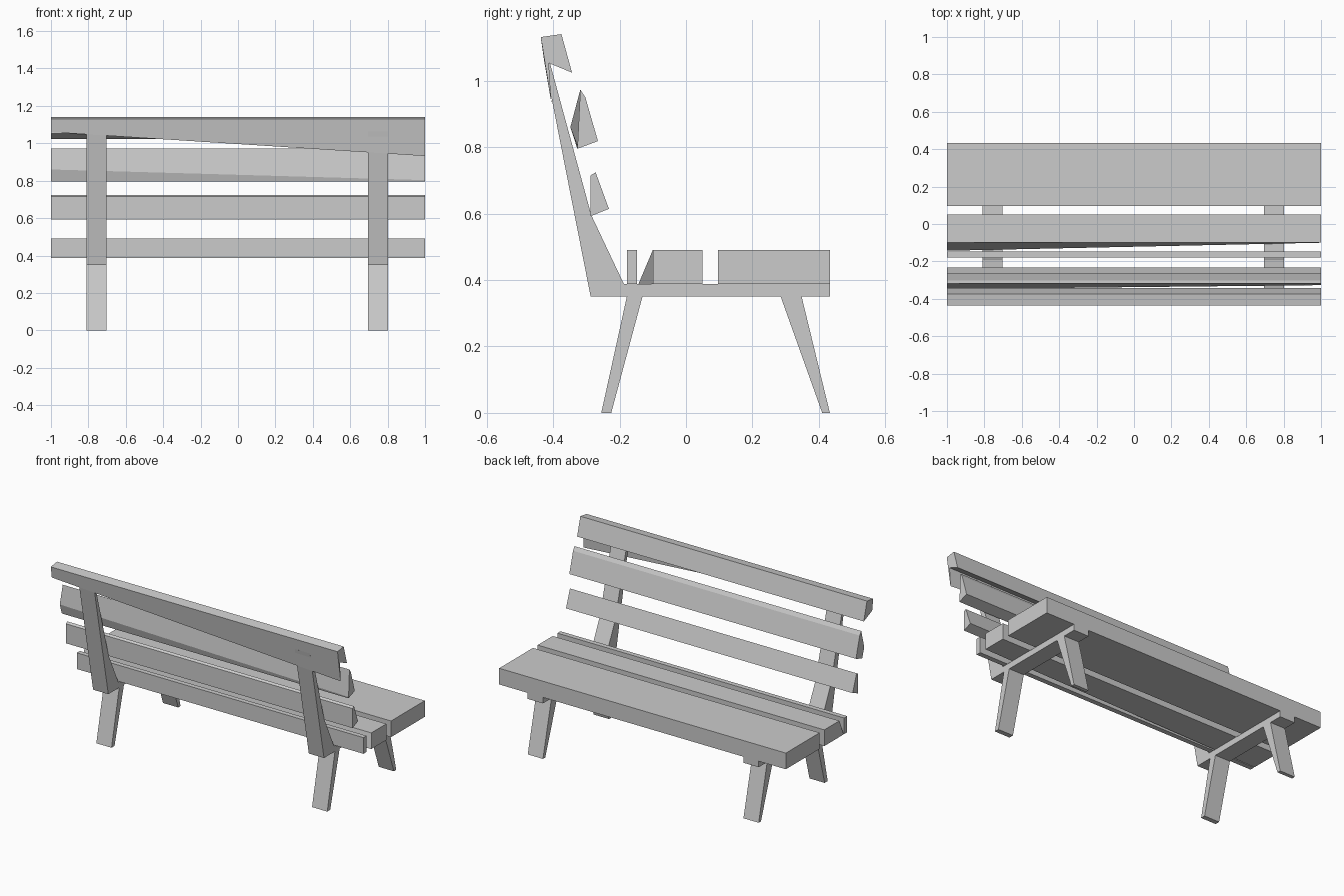
import bpy
import bmesh

if "Cube" in bpy.data.objects:
    bpy.data.objects.remove(bpy.data.objects["Cube"], do_unlink=True)

grey = bpy.data.materials.new("plain grey")
grey.use_nodes = True
grey.diffuse_color = (0.6, 0.6, 0.6, 1)
grey.node_tree.nodes["Principled BSDF"].inputs["Base Color"].default_value = (0.6, 0.6, 0.6, 1)


def loft(name, x0, x1, start, end=None):
    """Flat-faced solid between a (y, z) profile at x0 and one at x1."""
    bm = bmesh.new()
    a = [bm.verts.new((x0, y, z)) for y, z in start]
    b = [bm.verts.new((x1, y, z)) for y, z in (end or start)]
    n = len(a)
    bm.faces.new(a)
    bm.faces.new(b[::-1])
    for i in range(n):
        j = (i + 1) % n
        bm.faces.new((a[i], b[i], b[j], a[j]))
    bmesh.ops.recalc_face_normals(bm, faces=bm.faces)
    mesh = bpy.data.meshes.new(name)
    bm.to_mesh(mesh)
    bm.free()
    mesh.materials.append(grey)
    obj = bpy.data.objects.new(name, mesh)
    bpy.context.collection.objects.link(obj)
    return obj


def box(y0, y1, z0, z1):
    return [(y0, z0), (y1, z0), (y1, z1), (y0, z1)]


# Seat slats; the middle one has a skewed lower corner at one end
BOTTOM, TOP = 0.388, 0.49
loft("seat_slat_wide", -1, 1, box(0.097, 0.433, BOTTOM, TOP))
straight = box(-0.1, 0.05, BOTTOM, TOP)
loft("seat_slat_middle", -1, 1, [(-0.143, BOTTOM)] + straight[1:], straight)
loft("seat_slat_narrow", -1, 1, box(-0.178, -0.147, BOTTOM, TOP))

# Backrest slats, the upper two with a corner that slides along the length
loft("back_slat_lower", -1, 1,
     [(-0.287, 0.592), (-0.232, 0.614), (-0.272, 0.724), (-0.287, 0.715)])

middle = [(-0.327, 0.795), (-0.265, 0.818), (-0.303, 0.95), (-0.318, 0.973)]
loft("back_slat_middle", -1, 1,
     middle + [(-0.348, 0.86)], middle + [(-0.3265, 0.803)])

upper = [(-0.437, 1.131), (-0.375, 1.14), (-0.343, 1.024), (-0.413, 1.053)]
loft("back_slat_upper", -1, 1,
     upper + [(-0.427, 1.06)], upper + [(-0.405, 0.932)])

# Side frames: seat rail, splayed legs and tapering upright
RAIL = 0.35
for side, x0 in (("right", -0.81), ("left", 0.695)):
    x1 = x0 + 0.106
    loft(side + "_seat_rail", x0, x1,
         [(-0.287, RAIL), (0.433, RAIL), (0.433, BOTTOM), (-0.294, BOTTOM)])
    loft(side + "_front_leg", x0, x1,
         [(0.41, 0), (0.433, 0), (0.348, RAIL), (0.285, RAIL)])
    loft(side + "_rear_leg", x0, x1,
         [(-0.255, 0), (-0.225, 0), (-0.131, RAIL), (-0.178, RAIL)])
    loft(side + "_upright", x0, x1,
         [(-0.287, RAIL), (-0.187, BOTTOM), (-0.285, 0.595),
          (-0.41, 1.055), (-0.427, 1.062)])
